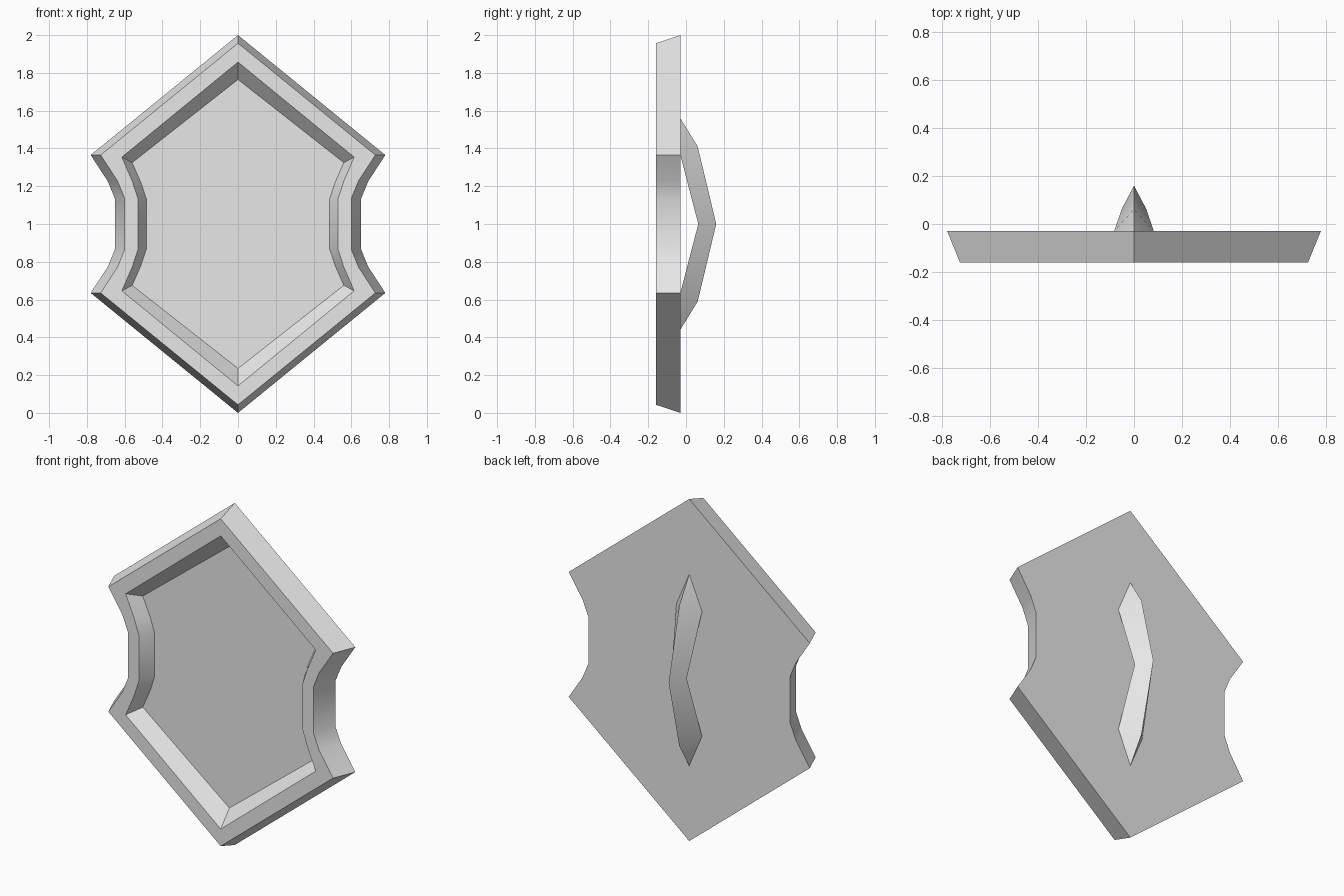
import bpy
import bmesh
import math

cube = bpy.data.objects.get("Cube")
if cube:
    bpy.data.objects.remove(cube, do_unlink=True)

grey = bpy.data.materials.new("light_grey")
grey.use_nodes = True
colour = (0.8, 0.8, 0.8, 1)
grey.diffuse_color = colour
grey.node_tree.nodes["Principled BSDF"].inputs["Base Color"].default_value = colour


def finish(name, bm):
    """Turn a bmesh into a named object with edges kept sharp."""
    bmesh.ops.recalc_face_normals(bm, faces=bm.faces[:])
    mesh = bpy.data.meshes.new(name)
    bm.to_mesh(mesh)
    bm.free()
    mesh.materials.append(grey)
    obj = bpy.data.objects.new(name, mesh)
    bpy.context.collection.objects.link(obj)
    bpy.ops.object.select_all(action="DESELECT")
    obj.select_set(True)
    bpy.context.view_layer.objects.active = obj
    bpy.ops.object.shade_smooth_by_angle(angle=math.radians(30))
    return obj


def outline(apex, quarter):
    """Mirror a quarter profile (x, height above centre) into a closed loop."""
    right = quarter + [(x, -h) for x, h in reversed(quarter)]
    left = [(-x, h) for x, h in reversed(right)]
    return [(0, apex)] + right + [(0, -apex)] + left


# Plate: back edge, front rim, recess lip and recess floor, as (y, apex, quarter)
LOOPS = [
    (-0.03, 1.0, [(0.78, 0.365), (0.69, 0.227), (0.652, 0.135)]),
    (-0.16, 0.957, [(0.727, 0.365), (0.637, 0.227), (0.6, 0.135)]),
    (-0.16, 0.857, [(0.615, 0.354), (0.56, 0.227), (0.53, 0.135)]),
    (-0.08, 0.765, [(0.56, 0.325), (0.512, 0.215), (0.485, 0.132)]),
]
bm = bmesh.new()
rings = [[bm.verts.new((x, y, 1 + h)) for x, h in outline(apex, quarter)]
         for y, apex, quarter in LOOPS]
for a, b in zip(rings, rings[1:]):
    for i in range(len(a)):
        j = (i + 1) % len(a)
        bm.faces.new((a[i], a[j], b[j], b[i]))
bm.faces.new(rings[0])
bm.faces.new(rings[-1])
finish("shield_plate", bm)

# Handle: a ridged grip bowed away from the back of the plate
bm = bmesh.new()
ridge = [bm.verts.new((0, y, 1 + h)) for y, h in
         [(-0.03, 0.56), (0.062, 0.41), (0.16, 0), (0.062, -0.41), (-0.03, -0.56)]]
sides = [[bm.verts.new((s * x, y, 1 + h)) for x, y, h in
          [(0.083, -0.03, 0.365), (0.05, 0.065, 0), (0.083, -0.03, -0.365)]]
         for s in (1, -1)]
for top, mid, low in sides:
    bm.faces.new((ridge[0], ridge[1], top))
    bm.faces.new((ridge[1], ridge[2], mid, top))
    bm.faces.new((ridge[2], ridge[3], low, mid))
    bm.faces.new((ridge[3], ridge[4], low))
p, q = sides
for i in range(2):
    bm.faces.new((p[i], p[i + 1], q[i + 1], q[i]))
bm.faces.new((ridge[0], p[0], q[0]))
bm.faces.new((ridge[4], p[2], q[2]))
finish("handle", bm)
